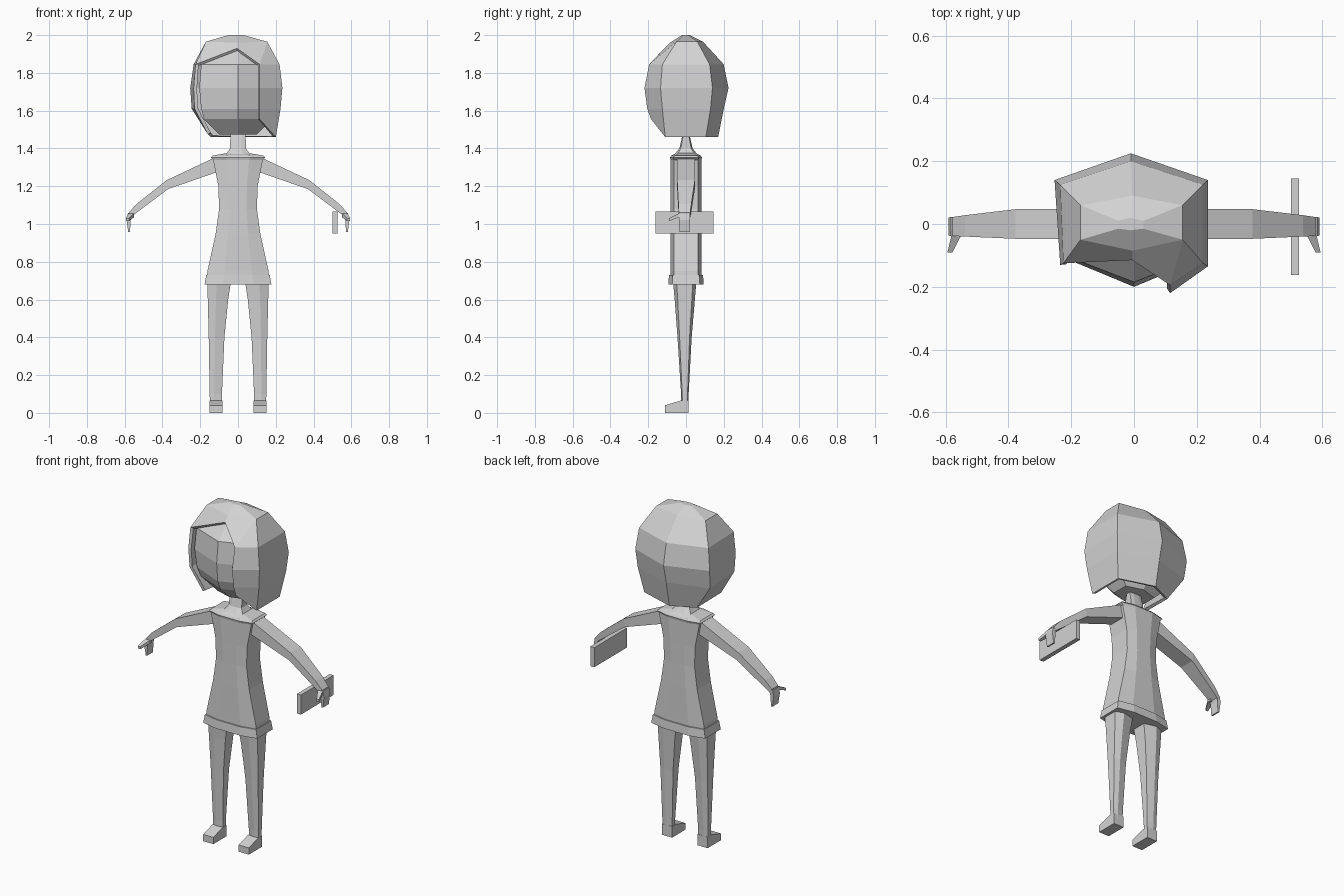
import bpy, bmesh
from mathutils import Vector

grey = bpy.data.materials.new("light grey")
grey.diffuse_color = (0.65, 0.65, 0.65, 1)


def make(name, verts, faces, fix_normals=True):
    bm = bmesh.new()
    vs = [bm.verts.new(v) for v in verts]
    for f in faces:
        bm.faces.new([vs[i] for i in f])
    if fix_normals:
        bmesh.ops.recalc_face_normals(bm, faces=bm.faces)
    me = bpy.data.meshes.new(name)
    bm.to_mesh(me)
    bm.free()
    me.materials.append(grey)
    ob = bpy.data.objects.new(name, me)
    bpy.context.collection.objects.link(ob)
    return ob


def loft(name, rings):
    """Skin a stack of equal-sized rings and cap both ends."""
    n = len(rings[0])
    faces = [[r * n + i, r * n + (i + 1) % n, (r + 1) * n + (i + 1) % n, (r + 1) * n + i]
             for r in range(len(rings) - 1) for i in range(n)]
    last = (len(rings) - 1) * n
    faces += [list(range(n))[::-1], list(range(last, last + n))]
    return make(name, [p for r in rings for p in r], faces)


def box(name, lo, hi):
    rings = [[(lo[0], lo[1], z), (hi[0], lo[1], z), (hi[0], hi[1], z), (lo[0], hi[1], z)]
             for z in (lo[2], hi[2])]
    return loft(name, rings)


def hexa(z, w, side, front, back):
    return [(0, front, z), (w, -side, z), (w, side, z), (0, back, z), (-w, side, z), (-w, -side, z)]


def octa(z, w, d, inner=0.45, side=0.78):
    half = [(inner * w, -d), (w, -d * side), (w, d * side), (inner * w, d)]
    return [(x, y, z) for x, y in half] + [(-x, y, z) for x, y in reversed(half)]


# head
loft("head", [hexa(*r) for r in (
    (1.475, 0.10, 0.05, -0.08, 0.08), (1.555, 0.18, 0.09, -0.165, 0.14),
    (1.61, 0.195, 0.105, -0.19, 0.17), (1.72, 0.205, 0.115, -0.2, 0.19),
    (1.845, 0.195, 0.11, -0.185, 0.165), (1.935, 0.13, 0.05, -0.085, 0.07))])

# hair shell: crown rings, fringe peak, then open rows that start at the side lock
crown = [(-0.01, -0.02, 2), (0.03, -0.015, 2), (0.03, 0.01, 2), (-0.01, 0.02, 2), (-0.05, 0.01, 2), (-0.05, -0.015, 2),
         (-0.005, -0.085, 1.96), (0.155, -0.05, 1.965), (0.155, 0.06, 1.965),
         (-0.005, 0.09, 1.965), (-0.17, 0.06, 1.965), (-0.17, -0.05, 1.965)]
rows = [
    [(0.115, -0.195, 1.845), (0.22, -0.125, 1.845), (0.22, 0.125, 1.845),
     (-0.01, 0.2, 1.845), (-0.235, 0.125, 1.845), (-0.225, -0.125, 1.845)],
    [(0.115, -0.22, 1.72), (0.235, -0.135, 1.72), (0.235, 0.14, 1.72),
     (-0.01, 0.225, 1.72), (-0.253, 0.14, 1.72), (-0.235, -0.13, 1.72)],
    [(0.115, -0.205, 1.61), (0.225, -0.125, 1.61), (0.225, 0.13, 1.61),
     (-0.01, 0.2, 1.61), (-0.245, 0.125, 1.61), (-0.23, -0.125, 1.61)],
    [(0.115, -0.185, 1.555), (0.2, -0.11, 1.46), (0.2, 0.105, 1.46),
     (-0.01, 0.17, 1.46), (-0.145, 0.105, 1.46), (-0.16, -0.1, 1.475)]]
peak, first = 12, 13
verts = crown + [(-0.005, -0.115, 1.93)] + [p for r in rows for p in r]
faces = [list(range(6))]
faces += [[i, 6 + i, 6 + (i + 1) % 6, (i + 1) % 6] for i in range(6)]
faces += [[6 + i, first + i, first + i + 1, 7 + i] for i in range(1, 5)]
faces += [[6, peak, first, 7], [7, first, first + 1], [11, first + 5, peak, 6]]
for r in range(3):
    a, b = first + 6 * r, first + 6 * r + 6
    faces += [[a + i, b + i, b + i + 1, a + i + 1] for i in range(5)]
hair = make("hair", verts, faces, False)
mod = hair.modifiers.new("thickness", "SOLIDIFY")
mod.thickness, mod.offset = 0.018, -1

# neck, flaring into the shoulders
loft("neck", [octa(*r) for r in (
    (1.355, 0.1, 0.07), (1.375, 0.06, 0.055), (1.40, 0.042, 0.035), (1.50, 0.04, 0.012))])

# dress with shoulder yoke, and its hem band
loft("dress", [octa(*r) for r in (
    (0.70, 0.165, 0.083), (0.75, 0.162, 0.082), (0.95, 0.118, 0.082), (1.08, 0.1, 0.081),
    (1.2, 0.104, 0.081), (1.34, 0.132, 0.082), (1.352, 0.145, 0.085), (1.362, 0.135, 0.078), (1.375, 0.06, 0.05))])
loft("hem", [octa(0.68, 0.177, 0.094), octa(0.73, 0.168, 0.09)])

for s, side in ((1, "right"), (-1, "left")):
    # leg: inner x, outer x, front y, back y at each height
    rings = []
    for z, xi, xo, yf, yb in ((0.03, 0.086, 0.148, -0.025, 0.012), (0.1, 0.085, 0.15, -0.026, 0.014),
                              (0.4, 0.072, 0.155, -0.045, 0.03), (0.6, 0.052, 0.16, -0.06, 0.047),
                              (0.71, 0.035, 0.163, -0.07, 0.056)):
        xm, ym, h = xi + 0.6 * (xo - xi), (yf + yb) / 2, (yb - yf) * 0.35
        rings.append([(s * x, y, z) for x, y in (
            (xm, yf), (xo, ym - h), (xo, ym + h), (xm, yb), (xi, ym + h), (xi, ym - h))])
    loft(side + "_leg", rings)

    # foot: side profile swept across its width
    prof = [(-0.112, 0), (0.012, 0), (0.012, 0.065), (-0.028, 0.065), (-0.112, 0.04)]
    loft(side + "_foot", [[(s * x, y, z) for y, z in prof] for x in (0.083, 0.15)])

    # arm: x, bottom z, top z, front y, back y
    loft(side + "_arm", [[(s * x, yf, zb), (s * x, yb, zb), (s * (x + 0.008), yb, zt), (s * (x + 0.008), yf, zt)]
                         for x, zb, zt, yf, yb in (
        (0.09, 1.28, 1.36, -0.047, 0.047), (0.125, 1.27, 1.347, -0.047, 0.047), (0.37, 1.185, 1.232, -0.047, 0.047),
        (0.53, 1.065, 1.105, -0.04, 0.028), (0.57, 1.035, 1.06, -0.038, 0.022))])

    # fingers hanging down
    loft(side + "_hand", [[(s * xa, yf, z), (s * xb, yf, z), (s * xb, yb, z), (s * xa, yb, z)]
                          for z, xa, xb, yf, yb in (
        (0.957, 0.572, 0.581, -0.035, 0.02), (1.02, 0.568, 0.59, -0.037, 0.021), (1.055, 0.56, 0.583, -0.038, 0.022))])

    # thumb
    loft(side + "_thumb", [[(s * xa, y, zb), (s * xb, y, zb), (s * xb, y, zt), (s * xa, y, zt)]
                           for y, xa, xb, zb, zt in (
        (-0.02, 0.55, 0.582, 1.035, 1.058), (-0.04, 0.552, 0.582, 1.035, 1.055), (-0.09, 0.578, 0.594, 1.015, 1.03))])

# flat bag held in one hand
box("bag", (0.5, -0.162, 0.95), (0.526, 0.145, 1.066))
